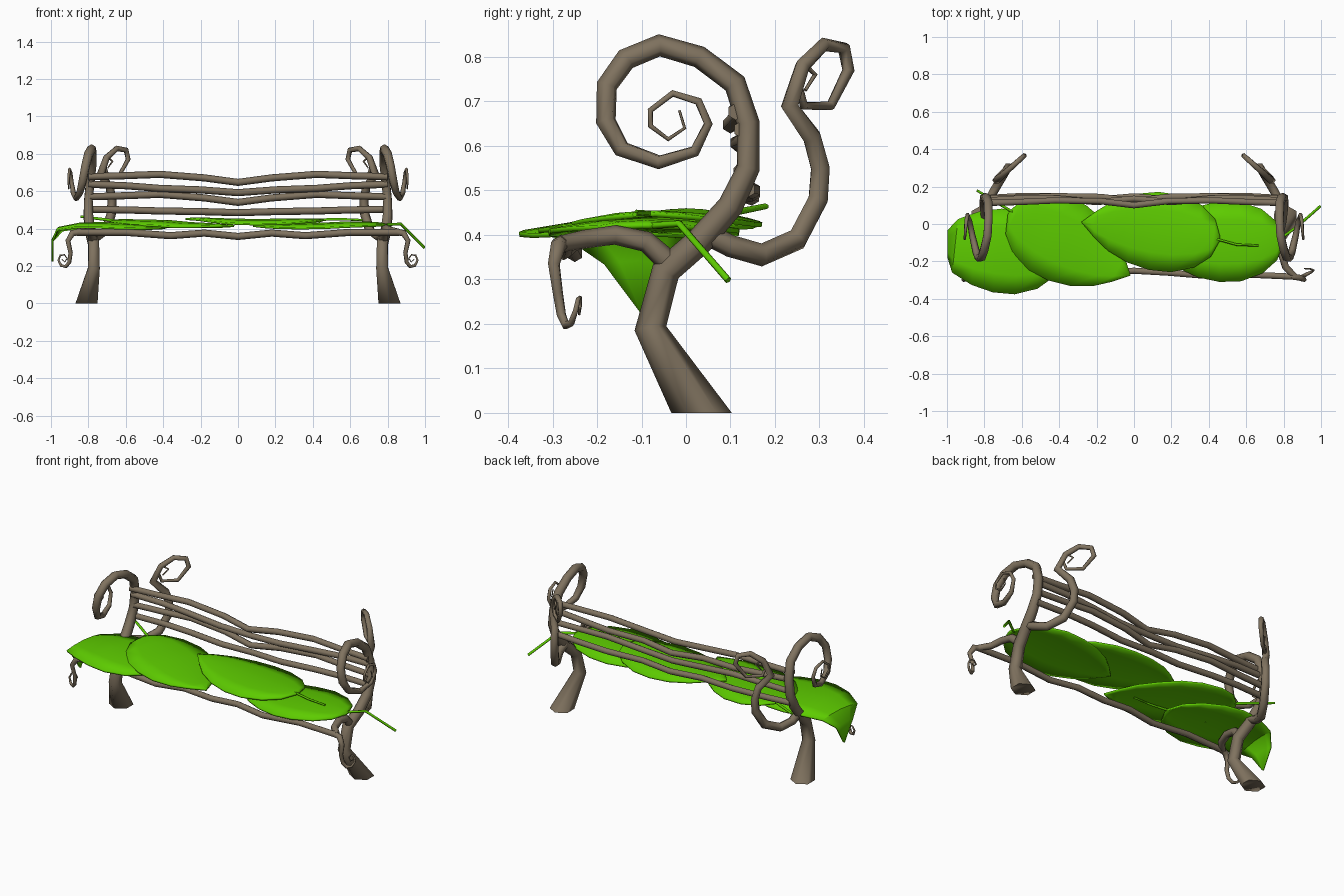
import bpy, bmesh, math
from mathutils import Vector


def material(name, rgb):
    m = bpy.data.materials.new(name)
    m.diffuse_color = (*rgb, 1)
    return m


BARK = material("grey brown bark", (0.215, 0.17, 0.115))
LEAF = material("leaf green", (0.11, 0.60, 0.0))


def finish(name, bm, mat, angle=75):
    bmesh.ops.recalc_face_normals(bm, faces=bm.faces)
    me = bpy.data.meshes.new(name)
    bm.to_mesh(me)
    bm.free()
    me.materials.append(mat)
    for p in me.polygons:
        p.use_smooth = True
    me.set_sharp_from_angle(angle=math.radians(angle))
    ob = bpy.data.objects.new(name, me)
    bpy.context.collection.objects.link(ob)
    return ob


def tube(name, path, mat, sides=6, flat_start=False):
    """Sweep a tapering ring along points (x, y, z, radius)."""
    bm = bmesh.new()
    pts = [Vector(p[:3]) for p in path]
    n, rings, side = len(pts), [], None
    for i, p in enumerate(pts):
        a = (p - pts[i - 1]).normalized() if i else Vector()
        b = (pts[i + 1] - p).normalized() if i < n - 1 else Vector()
        t = (a + b).normalized()
        if i == 0 and flat_start:
            t = Vector((0, 0, 1))
        if side is None:
            side = Vector((1, 0, 0)) if abs(t.x) < 0.8 else Vector((0, 1, 0))
        side = (side - t * side.dot(t)).normalized()
        up = t.cross(side)
        r = path[i][3]
        rings.append([bm.verts.new(p + r * (math.cos(w) * side + math.sin(w) * up))
                      for w in [(k + 0.5) * math.tau / sides for k in range(sides)]])
    for r0, r1 in zip(rings, rings[1:]):
        for k in range(sides):
            j = (k + 1) % sides
            bm.faces.new((r0[k], r0[j], r1[j], r1[k]))
    bm.faces.new(rings[0])
    bm.faces.new(rings[-1])
    return finish(name, bm, mat)


def flip(path, s):
    return [(s * x, y, z, r) for x, y, z, r in path]


# Side frames: foot, leg, back post and the big outward coil
trunk = [(.810, .035, 0, .068), (.77, -.08, .19, .036), (.772, -.045, .32, .033),
         (.79, .03, .385, .031), (.80, .10, .465, .029), (.80, .14, .55, .026),
         (.79, .14, .65, .026), (.78, .11, .74, .026), (.778, .03, .80, .025),
         (.783, -.06, .826, .025), (.80, -.135, .795, .025), (.815, -.178, .735, .024),
         (.83, -.18, .655, .023), (.845, -.145, .593, .020), (.865, -.06, .563, .017),
         (.88, .02, .588, .014), (.89, .05, .65, .011), (.895, .028, .70, .010),
         (.90, -.03, .718, .008), (.905, -.08, .68, .007), (.905, -.08, .645, .006),
         (.905, -.04, .615, .005), (.905, -.003, .64, .004), (.905, -.015, .68, .003)]

# Rear branch: (y, z, radius), its coil lies in a plane slanting inward to the back
rear = [(.05, .40, .024), (.10, .375, .025), (.17, .355, .026), (.25, .39, .026),
        (.297, .48, .025), (.302, .55, .024), (.283, .62, .023), (.233, .69, .022),
        (.262, .78, .018), (.31, .828, .016), (.355, .82, .015), (.365, .77, .014),
        (.325, .69, .011), (.265, .69, .010), (.25, .75, .009), (.27, .78, .007),
        (.29, .76, .006), (.268, .725, .004)]
rear = [(min(.785, .735 - (.6 * (y - .2) if i < 7 else 1.12 * (y - .233))), y, z, r)
        for i, (y, z, r) in enumerate(rear)]

# Front arm carrying the seat
arm = [(.775, -.04, .34, .026), (.785, -.09, .385, .024), (.79, -.16, .40, .022),
       (.81, -.23, .39, .021), (.86, -.28, .38, .019)]

# Hanging curl at the end of the front rail
curl = [(.84, -.28, .382, .019), (.885, -.287, .376, .018), (.909, -.297, .335, .014),
        (.895, -.288, .27, .012), (.902, -.28, .22, .011), (.92, -.27, .197, .010),
        (.945, -.258, .202, .008), (.96, -.248, .23, .006), (.95, -.242, .257, .005),
        (.928, -.238, .26, .004), (.913, -.238, .24, .004), (.926, -.24, .222, .003),
        (.942, -.24, .236, .003)]

for s, label in ((1, "right"), (-1, "left")):
    tube(label + "_leg_and_coil", flip(trunk, s), BARK, flat_start=True)
    tube(label + "_rear_branch", flip(rear, s), BARK)
    tube(label + "_front_arm", flip(arm, s), BARK)
    tube(label + "_front_curl", flip(curl, s), BARK)


# Wavy rails: half given as (x, z offset, y offset), mirrored to the other end
def rail(name, y, z, r, half):
    pts = [(-x, y + dy, z + dz, r) for x, dz, dy in reversed(half[1:])]
    pts += [(x, y + dy, z + dz, r) for x, dz, dy in half]
    tube(name, pts, BARK)


wave_a = [(0, -.030, -.012), (.18, -.006, .01), (.42, .013, .014), (.6, .006, .006), (.80, 0, 0)]
wave_b = [(0, -.045, .01), (.2, -.03, -.008), (.42, -.022, .012), (.6, -.008, .012), (.80, 0, 0)]
rail("back_slat_1", .112, .677, .019, wave_a)
rail("back_slat_2", .125, .637, .019, wave_b)
rail("back_slat_3", .135, .570, .019, wave_a)
rail("back_slat_4", .138, .503, .019, [(x, dz * .4, dy) for x, dz, dy in wave_b])
rail("front_rail", -.27, .38, .019,
     [(0, -.022, .02), (.18, -.004, .01), (.36, -.018, -.005), (.6, 0, 0), (.86, 0, -.012)])


# Seat leaves: broad blade from base to tip
OUTLINE = [(0, .05), (.05, .48), (.16, .80), (.32, .99), (.48, 1), (.64, .88),
           (.79, .64), (.90, .34), (1, .01)]


def leaf(name, base, tip, width, heights, stem, edge=.024):
    bm = bmesh.new()
    a, b = Vector((*base, 0)), Vector((*tip, 0))
    across = Vector((a.y - b.y, b.x - a.x, 0)).normalized()
    rows = []
    for (t, w), z in zip(OUTLINE, heights):
        row = []
        for u in (-1, -.55, 0, .55, 1):
            p = a.lerp(b, t) + across * (u * w * width)
            p.x = max(p.x, -.998 + .02 * (1 - t))   # drooping tip hangs straight down
            p.z = z - edge * u * u * w
            row.append(bm.verts.new(p))
        rows.append(row)
    for r0, r1 in zip(rows, rows[1:]):
        for k in range(4):
            bm.faces.new((r0[k], r0[k + 1], r1[k + 1], r1[k]))
    ob = finish(name + "_blade", bm, LEAF, 35)
    for p in ob.data.polygons:      # keep blades facing up before thickening
        if sum(q.normal.z for q in ob.data.polygons) < 0:
            p.flip()
    sol = ob.modifiers.new("thickness", "SOLIDIFY")
    sol.thickness, sol.offset = .011, -1
    tube(name + "_stem", stem, LEAF, 5)


leaf("left_leaf", (-.38, -.18), (-1.11, -.10), .225,
     [.412, .418, .423, .43, .435, .432, .41, .345, .225],
     [(-.38, -.18, .410, .007), (-.28, -.19, .408, .006), (-.16, -.19, .408, .005)])
leaf("middle_left_leaf", (-.67, .06), (-.02, -.275), .225,
     [.445, .45, .45, .448, .445, .435, .43, .425, .42],
     [(-.65, .065, .44, .008), (-.74, .12, .452, .008), (-.84, .18, .464, .007)])
leaf("right_leaf", (.80, -.09), (.08, -.10), .215,
     [.425, .433, .438, .438, .432, .428, .423, .42, .42],
     [(.78, -.08, .42, .008), (.87, -.015, .425, .008), (.995, .095, .298, .008)])
leaf("middle_right_leaf", (.46, -.08), (-.28, .01), .21,
     [.452, .455, .455, .453, .452, .453, .457, .46, .457],
     [(.44, -.08, .448, .007), (.55, -.11, .450, .007), (.665, -.115, .446, .006)])
